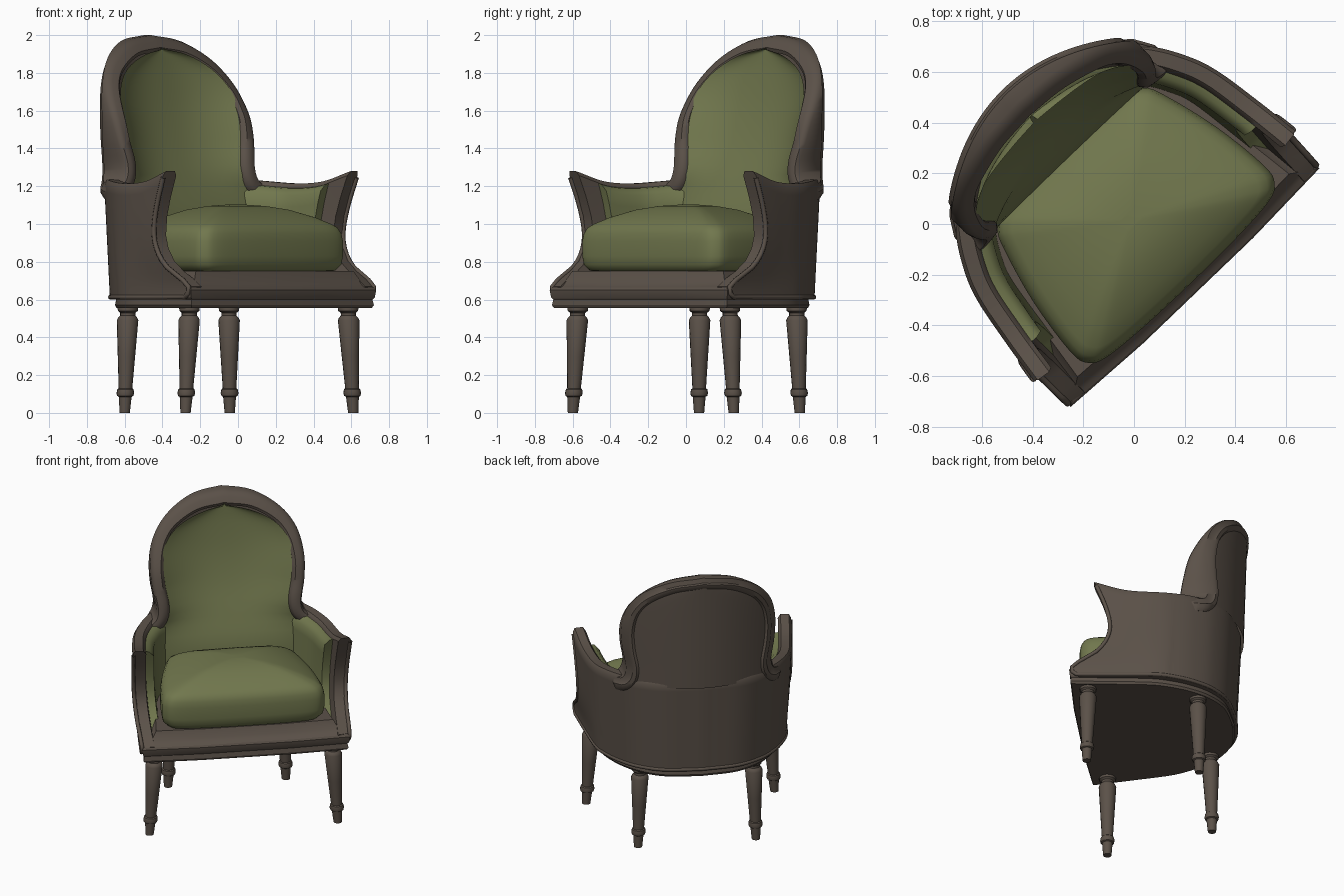
import bpy, bmesh, math
from mathutils import Vector

if "Cube" in bpy.data.objects:
    bpy.data.objects.remove(bpy.data.objects["Cube"])

TURN = math.radians(43.8)   # the whole chair stands turned about z


def material(name, rgb):
    m = bpy.data.materials.new(name)
    m.diffuse_color = (*rgb, 1)
    m.use_nodes = True
    m.node_tree.nodes["Principled BSDF"].inputs["Base Color"].default_value = m.diffuse_color
    return m


WOOD = material("brown_wood", (0.105, 0.083, 0.066))
GREEN = material("green_fabric", (0.165, 0.185, 0.075))


def spline(pts, n=6):
    """Smooth curve through a few points."""
    p = [Vector(q) for q in pts]
    p = [2 * p[0] - p[1]] + p + [2 * p[-1] - p[-2]]
    out = []
    for i in range(1, len(p) - 2):
        a, b, c, d = p[i - 1:i + 3]
        for k in range(n):
            t = k / n
            out.append(0.5 * (2 * b + (c - a) * t + (2 * a - 5 * b + 4 * c - d) * t * t
                              + (3 * b - a - 3 * c + d) * t ** 3))
    return out + [p[-2]]


def mirrored(half):
    """Half path starting on the centre line -> full path from left to right."""
    return [Vector((-p.x, p.y)) for p in reversed(half[1:])] + half


def table(pts):
    """Smoothed lookup function from a few (key, value) pairs."""
    c = spline(sorted(pts))

    def f(x):
        if x <= c[0].x:
            return c[0].y
        for a, b in zip(c, c[1:]):
            if x <= b.x:
                return a.y + (b.y - a.y) * (x - a.x) / max(b.x - a.x, 1e-6)
        return c[-1].y
    return f


def normals(path):
    out = []
    for i in range(len(path)):
        d = path[min(i + 1, len(path) - 1)] - path[max(i - 1, 0)]
        out.append(Vector((-d.y, d.x)).normalized())
    return out


def loft(name, rings, mat, closed=True, caps=True, angle=40):
    bm = bmesh.new()
    vs = [[bm.verts.new(p) for p in r] for r in rings]
    n = len(rings[0])
    for a, b in zip(vs, vs[1:]):
        for k in range(n if closed else n - 1):
            j = (k + 1) % n
            bm.faces.new((a[k], a[j], b[j], b[k]))
    if caps:
        for r in (vs[0], vs[-1]):
            for k in range(n // 2 - 1):
                bm.faces.new((r[k], r[k + 1], r[n - 2 - k], r[n - 1 - k]))
    bmesh.ops.recalc_face_normals(bm, faces=bm.faces)
    me = bpy.data.meshes.new(name)
    bm.to_mesh(me)
    bm.free()
    me.shade_smooth()
    me.set_sharp_from_angle(angle=math.radians(angle))
    me.materials.append(mat)
    ob = bpy.data.objects.new(name, me)
    ob.rotation_euler.z = TURN
    bpy.context.collection.objects.link(ob)


# Plan of the wrap-round shell and the side profile of the arm fronts
plan = mirrored(spline([(0, .695), (.25, .665), (.42, .578), (.53, .465), (.605, .345),
                        (.655, .215), (.69, 0), (.715, -.18)]))
plan_n = normals(plan)
arm_front = table([(.60, -.28), (.64, -.33), (.68, -.32), (.73, -.24), (.78, -.16), (.86, -.10),
                   (.96, -.08), (1.1, -.11), (1.28, -.18)])
arm_top = table([(-.18, 1.28), (0, 1.225), (.215, 1.215), (.47, 1.235), (.695, 1.25)])


def shell(i, d, v):
    p = plan[i]
    z = .60 + (arm_top(p.y) - .60) * v
    q = p - plan_n[i] * d
    q.x *= .95 + .05 * v
    if q.y < .215:
        q.y = .215 - (.215 - q.y) / .395 * (.215 - arm_front(z))
    elif abs(q.x) < .6:
        q.y -= .03 * (1 - v) * (q.y - .215) / .45
    return (q.x, q.y, z)


levels = [0, .04, .1, .16, .22, .3, .4, .5, .65, .8, .9, .965]
N = len(plan)
wall = [(0, v) for v in levels] + [(.015, 1), (.07, 1)] + [(.087, v) for v in reversed(levels)]
loft("arm_and_back_shell", [[shell(i, d, v) for d, v in wall] for i in range(N)], WOOD)
lining = [(.075, v) for v in levels[2:-1]] + [(.075, .965), (.11, .955)] + \
         [(.14, v) for v in reversed(levels[2:-1])]
loft("arm_lining", [[shell(i, d, v) for d, v in lining] for i in range(4, N - 4)], GREEN, angle=60)


# Bead moulding along the bottom and the front edges of the shell
def tube(name, pts, r, mat):
    cu = bpy.data.curves.new(name, 'CURVE')
    cu.dimensions = '3D'
    cu.bevel_depth, cu.bevel_resolution = r, 2
    sp = cu.splines.new('POLY')
    sp.points.add(len(pts) - 1)
    for q, p in zip(sp.points, pts):
        q.co = (*p, 1)
    cu.materials.append(mat)
    ob = bpy.data.objects.new(name, cu)
    ob.rotation_euler.z = TURN
    bpy.context.collection.objects.link(ob)


edge = [k / 20 for k in range(1, 20)]
tube("shell_bead", [shell(0, .004, v) for v in reversed(edge)]
     + [shell(i, .004, .02) for i in range(N)] + [shell(N - 1, .004, v) for v in edge], .013, WOOD)

# Seat frame: moulded rail with a raised platform
outline = [Vector((p.x * .925, p.y - .035)) for p in plan if p.y > -.1]
outline = [Vector((-.3, -.365)), Vector((-.68, -.348))] + outline + \
          [Vector((.68, -.348)), Vector((.3, -.365))]
rail = [(.555, .97), (.57, .985), (.60, .975), (.61, .99), (.65, 1.0), (.663, .985),
        (.672, .95), (.695, .90), (.75, .85)]
loft("seat_frame", [[(p.x * s, .1 + (p.y - .1) * s, z) for p in outline] for z, s in rail],
     WOOD, angle=30)

# Seat cushion: rounded trapezoid with a crowned top
cush = mirrored(spline([(0, -.325), (.25, -.32), (.44, -.305), (.51, -.27), (.53, -.19), (.50, .05),
                        (.44, .28), (.40, .36), (.32, .39), (.02, .40)], 4))
del cush[len(cush) // 2]
prof = [(.745, .3), (.745, .86), (.755, .93), (.785, .985), (.83, 1), (.91, 1), (.95, .985), (.98, .95),
        (1.0, .89), (1.035, .74), (1.075, .5), (1.095, .28), (1.103, .08)]
loft("seat_cushion", [[(p.x * s, .02 + (p.y - .02) * s, z) for p in cush] for z, s in prof],
     GREEN, angle=60)

# Arched back: rim, upholstered pad and rear panel
arch = mirrored(spline([(0, 2.0), (.20, 1.968), (.37, 1.875), (.467, 1.75), (.503, 1.6), (.497, 1.45),
                        (.474, 1.31), (.495, 1.235), (.56, 1.205)], 5))
arch_n = normals(arch)
rim_front = table([(1.2, .345), (1.3, .355), (1.4, .375), (1.55, .42), (1.7, .495), (1.83, .565),
                   (1.95, .62), (2.0, .645)])
pad_mid = table([(.7, .36), (1.0, .37), (1.2, .43), (1.4, .50), (1.6, .55), (1.8, .58), (1.93, .59)])
half_w = table([(p.y, p.x) for p in arch[len(arch) // 2:] if p.y > 1.31][::2] + [(2.0, 0)])


def slant(z):
    # the front of the rim leans forward towards its inner edge near the top
    return -.065 * min(max((z - 1.4) / .5, 0), 1)


def back_y(x, z):
    return .729 - .74 * x * x + .03 * (z - 1.6) - .9 * max(0, abs(x) - .50)


rim = []
for p, n in zip(arch, arch_n):
    f, ring = rim_front(p.y), []
    for d, side, dy in [(.0, 0, .02), (.01, 0, .0), (.03, 0, -.006), (.065, 0, -.002), (.085, 0, .022),
                        (.085, 1, -.025), (.06, 1, 0), (.035, 1, .002), (.03, 1, -.012), (0, 1, -.022)]:
        q = p - n * d
        y = back_y(q.x, q.y) if side else f + slant(p.y) * d / .085
        ring.append((q.x, y + dy, q.y))
    rim.append(ring)
loft("back_rim", rim, WOOD, angle=45)

U = [k / 10 for k in range(-10, 11)]


def inner_w(z, inset):
    # arch width at a height, inset so that the edge hides inside the rim
    zz = 1.6 + (z - 1.6) * .4 / (.4 - inset) if z > 1.6 else z
    return max(half_w(zz) - inset, .01)


pad, rear = [], []
for k in range(33):
    z = .76 + (1.93 - .76) * math.sin(k / 32 * math.pi / 2)
    w = inner_w(z, .07)
    if z < 1.26:
        w = .50 - .09 * max(0, (z - 1.16) / .10)
    edge_y = rim_front(z) + .018 + slant(z)
    pad.append([(u * w, pad_mid(z) + (edge_y - pad_mid(z)) * abs(u) ** 2.5, z) for u in U])
    z = 1.21 + (1.96 - 1.21) * math.sin(k / 32 * math.pi / 2)
    w = inner_w(z, .04)
    rear.append([(u * w, back_y(u * w, z) - .018 + .01 * (1 - u * u), z) for u in U])
loft("back_pad", pad, GREEN, closed=False, caps=False, angle=60)
loft("rear_panel", rear, WOOD, closed=False, caps=False, angle=60)

# Turned, splayed legs
turning = [(0, .027), (.085, .034), (.09, .043), (.105, .047), (.125, .043), (.13, .036), (.3, .046),
           (.49, .057), (.505, .05), (.515, .04), (.53, .04), (.54, .053), (.56, .055), (.58, .05)]
for side, sx in (("left", -1), ("right", 1)):
    for end, foot, top in (("front", (.615, -.24), (.58, -.235)), ("back", (.385, .465), (.37, .455))):
        rings = []
        for z, r in turning:
            t = z / .58
            cx, cy = (a + (b - a) * t for a, b in zip(foot, top))
            rings.append([(sx * cx + r * math.cos(a * math.tau / 16),
                           cy + r * math.sin(a * math.tau / 16), z) for a in range(16)])
        loft(f"{side}_{end}_leg", rings, WOOD, angle=35)
